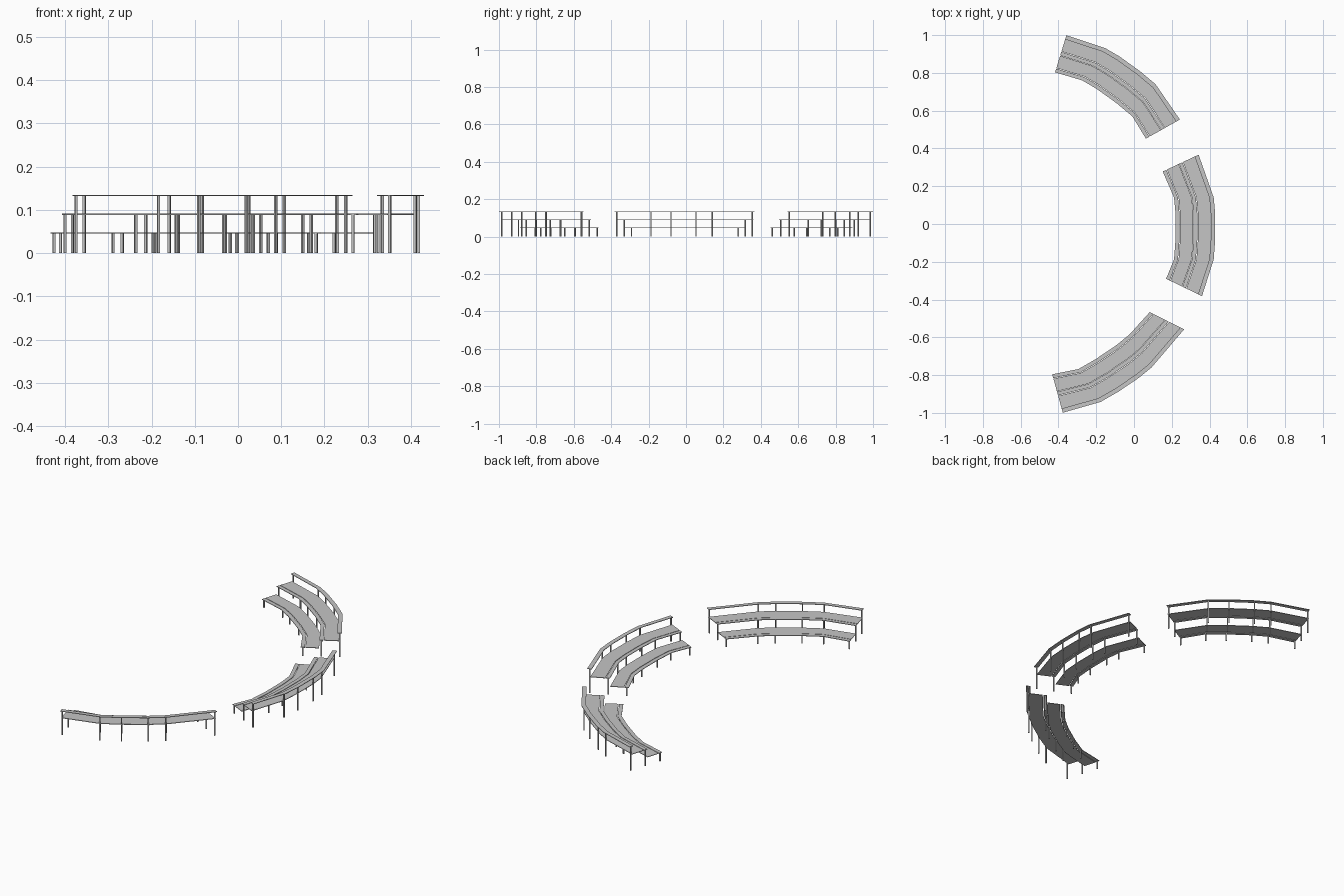
import bpy, bmesh
from math import cos, sin, radians
from mathutils import Vector

cube = bpy.data.objects.get("Cube")
if cube:
    bpy.data.objects.remove(cube)

grey = bpy.data.materials.new("light grey")
grey.use_nodes = True
colour = (0.56, 0.56, 0.56, 1)
grey.diffuse_color = colour
grey.node_tree.nodes["Principled BSDF"].inputs["Base Color"].default_value = colour

THICK, LEG, DEPTH = 0.003, 0.006, 0.21
LEVELS = (0.048, 0.0915, 0.135)

# Gently bowed middle part shared by all stands: (outward, along) from its first outer corner
MIDDLE = [(0, 0), (.008, .107), (.008, .24), (0, .327)]
# Per stand: outward angle, first outer corner, then outer and inner corners of both ends
STANDS = {
    "south": (-55.9, (-.177, -.942), (-.377, -.999), (-.433, -.796), (.265, -.558), (.083, -.467)),
    "east": (0, (.422, -.187), (.36, -.382), (.17, -.29), (.342, .367), (.152, .278)),
    "north": (54.3, (.114, .74), (.243, .553), (.063, .452), (-.358, .999), (-.418, .803)),
}
# Boards: name, level, inner and outer share of the stand's depth
BOARDS = [("lower_seat", 0, 0, .1), ("lower_tread", 0, .115, .445),
          ("middle_seat", 1, .455, .55), ("middle_tread", 1, .565, .925),
          ("upper_seat", 2, .89, 1)]
LEG_DEPTHS = (.05, .497, .942)
END_INSET = .03


def finish(bm, name):
    bmesh.ops.recalc_face_normals(bm, faces=bm.faces)
    mesh = bpy.data.meshes.new(name)
    bm.to_mesh(mesh)
    bm.free()
    mesh.materials.append(grey)
    bpy.context.collection.objects.link(bpy.data.objects.new(name, mesh))


def outline(angle, corner, outer_a, inner_a, outer_b, inner_b):
    """Outer and inner plan corners of one stand."""
    out = Vector((cos(radians(angle)), sin(radians(angle))))
    along = Vector((-out.y, out.x))
    middle = [Vector(corner) + out * u + along * v for u, v in MIDDLE]
    outer = [Vector(outer_a), *middle, Vector(outer_b)]
    inner = [Vector(inner_a), *(p - out * DEPTH for p in middle), Vector(inner_b)]
    return outer, inner


def path(outer, inner, depth):
    return [i.lerp(o, depth) for o, i in zip(outer, inner)]


def prism(bm, corners, bottom, top):
    low, high = ([bm.verts.new((c.x, c.y, z)) for c in corners] for z in (bottom, top))
    bm.faces.new(low)
    bm.faces.new(high)
    n = len(corners)
    for i in range(n):
        j = (i + 1) % n
        bm.faces.new((low[i], low[j], high[j], high[i]))


for side, plan in STANDS.items():
    outer, inner = outline(*plan)
    # Bent planks, one straight piece per segment
    for name, level, near, far in BOARDS:
        bm = bmesh.new()
        a, b = path(outer, inner, near), path(outer, inner, far)
        for i in range(len(a) - 1):
            prism(bm, [a[i], b[i], b[i + 1], a[i + 1]], LEVELS[level] - THICK, LEVELS[level])
        finish(bm, f"{side}_{name}")
    # Square posts under each seat row, at every bend and just inside the ends
    bm = bmesh.new()
    for depth, height in zip(LEG_DEPTHS, LEVELS):
        line = path(outer, inner, depth)
        line[0] = line[0].lerp(line[1], END_INSET)
        line[-1] = line[-1].lerp(line[-2], END_INSET)
        for i, spot in enumerate(line):
            ahead = line[min(i + 1, len(line) - 1)] - line[max(i - 1, 0)]
            along = ahead.normalized() * LEG / 2
            across = Vector((-along.y, along.x))
            prism(bm, [spot + along + across, spot - along + across,
                       spot - along - across, spot + along - across], 0, height - THICK)
    finish(bm, f"{side}_legs")
